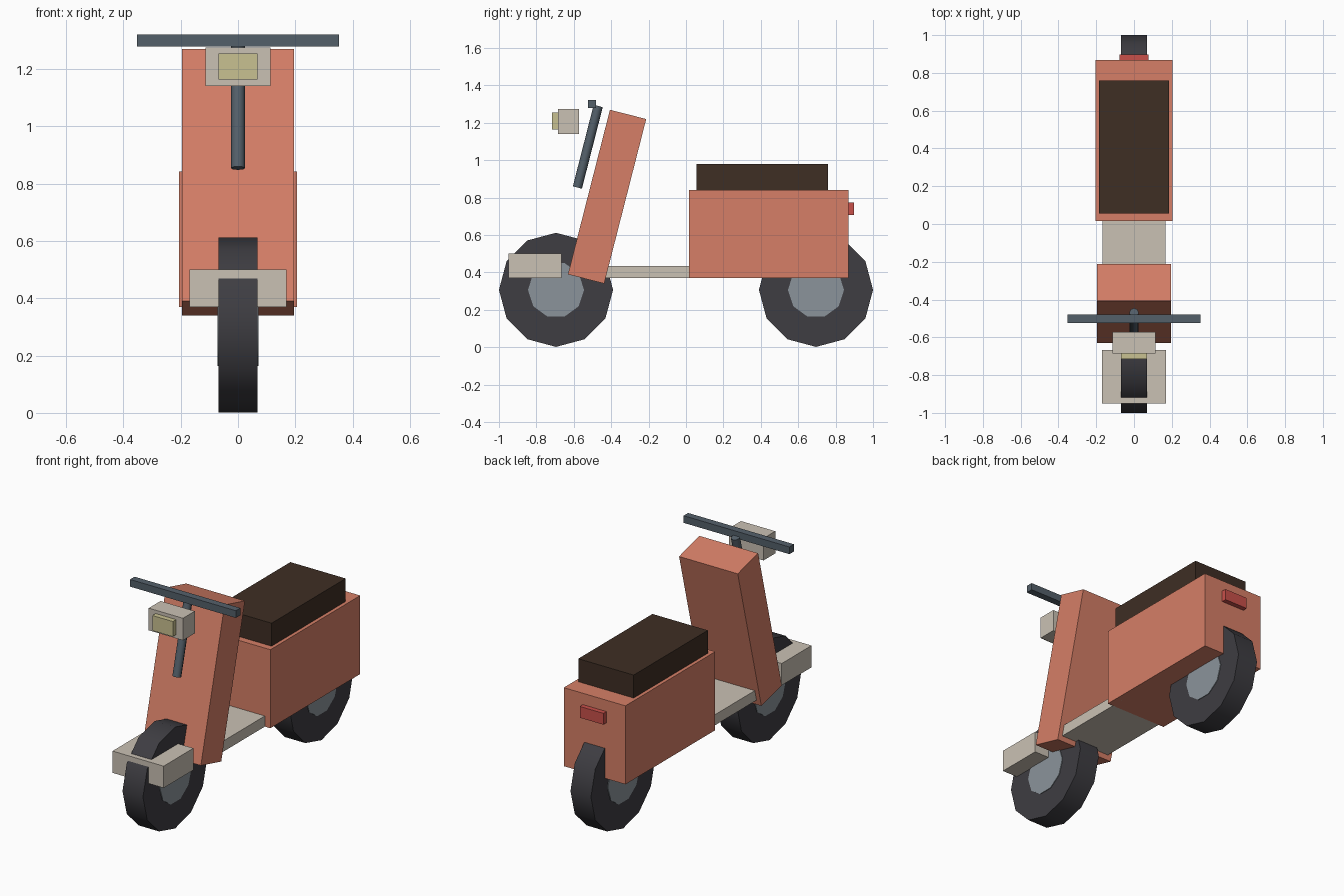
import bpy, math
from mathutils import Matrix

if "Cube" in bpy.data.objects:
    bpy.data.objects.remove(bpy.data.objects["Cube"])

LEAN = -0.25  # backward lean of the leg shield and steering column


def material(name, rgb):
    m = bpy.data.materials.new(name)
    lin = [(c / 255 / 12.92) if c < 11 else ((c / 255 + 0.055) / 1.055) ** 2.4 for c in rgb]
    m.diffuse_color = (*lin, 1)
    m.use_nodes = True
    m.node_tree.nodes["Principled BSDF"].inputs["Base Color"].default_value = m.diffuse_color
    return m


coral = material("coral paint", (214, 127, 103))
cream = material("cream trim", (202, 193, 180))
rubber = material("black rubber", (62, 61, 66))
steel = material("pale steel", (139, 148, 155))
gunmetal = material("dark metal", (84, 96, 106))
leather = material("brown leather", (62, 46, 36))
lens = material("yellow lens", (201, 193, 145))
red = material("red lens", (200, 80, 74))


def finish(name, mat):
    ob = bpy.context.object
    ob.name = name
    ob.data.materials.append(mat)
    return ob


def box(name, mat, half_x, y, z):
    """Box symmetric in x, spanning the given y and z ranges."""
    bpy.ops.mesh.primitive_cube_add(size=1)
    ob = finish(name, mat)
    ob.data.transform(Matrix.Translation((0, sum(y) / 2, sum(z) / 2))
                      @ Matrix.Diagonal((2 * half_x, y[1] - y[0], z[1] - z[0], 1)))
    return ob


def cylinder(name, mat, sides, radius, depth, loc, rot):
    bpy.ops.mesh.primitive_cylinder_add(vertices=sides, radius=radius, depth=depth,
                                        location=loc, rotation=rot)
    ob = finish(name, mat)
    bpy.ops.object.shade_smooth_by_angle(angle=math.radians(50))
    return ob


# Wheels: tyre with a slightly proud hub disc
for end, y in (("front", -0.695), ("rear", 0.695)):
    axle = (0, math.pi / 2, 0)
    cylinder(end + "_tyre", rubber, 12, 0.305, 0.136, (0, y, 0.307), axle)
    cylinder(end + "_hub", steel, 10, 0.15, 0.144, (0, y, 0.307), axle)

# Body
box("rear_body", coral, 0.205, (0.015, 0.868), (0.37, 0.842))
box("seat", leather, 0.184, (0.056, 0.76), (0.842, 0.98))
box("tail_light", red, 0.078, (0.868, 0.897), (0.706, 0.774))
box("floor_board", cream, 0.168, (-0.5, 0.15), (0.37, 0.434))
box("front_fender", cream, 0.17, (-0.949, -0.666), (0.37, 0.501))

# Leaning leg shield
shield = box("leg_shield", coral, 0.195, (-0.1, 0.1), (-0.454, 0.454))
shield.location = (0, -0.422, 0.805)
shield.rotation_euler = (LEAN, 0, 0)

# Steering and headlight
cylinder("steering_column", gunmetal, 8, 0.025, 0.45, (0, -0.525, 1.072), (LEAN, 0, 0))
box("handlebar", gunmetal, 0.352, (-0.523, -0.48), (1.278, 1.321))
box("headlight_case", cream, 0.114, (-0.685, -0.573), (1.141, 1.274))
box("headlight_lens", lens, 0.068, (-0.716, -0.685), (1.163, 1.254))
